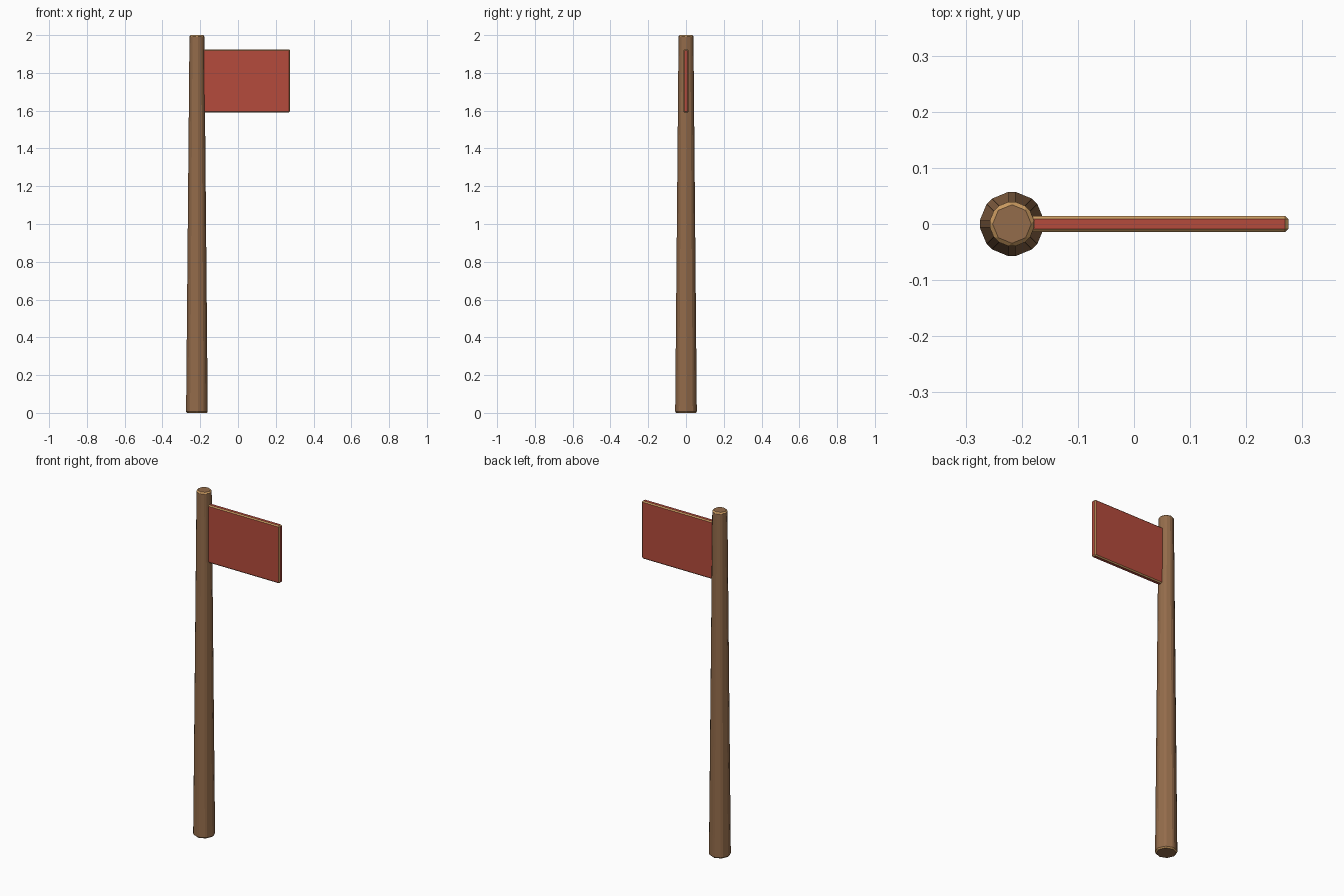
import bpy, bmesh
from mathutils import Matrix, Vector

if "Cube" in bpy.data.objects:
    bpy.data.objects.remove(bpy.data.objects["Cube"])


def material(name, rgb):
    m = bpy.data.materials.new(name)
    m.diffuse_color = (*rgb, 1.0)
    m.use_nodes = True
    m.node_tree.nodes["Principled BSDF"].inputs["Base Color"].default_value = m.diffuse_color
    return m


wood = material("brown wood", (0.296, 0.15, 0.07))
trim = material("light tan edge", (0.60, 0.33, 0.12))
cloth = material("red flag", (0.46, 0.07, 0.045))


def finish(name, bm, width, base, is_trim):
    """Chamfer every edge, then colour the chamfer faces chosen by their normal."""
    bmesh.ops.bevel(bm, geom=bm.edges[:], offset=width, offset_type='OFFSET',
                    segments=1, affect='EDGES', profile=0.5)
    bmesh.ops.recalc_face_normals(bm, faces=bm.faces[:])
    bm.normal_update()
    for f in bm.faces:
        f.material_index = 1 if is_trim(f.normal) else 0
        f.smooth = False
    me = bpy.data.meshes.new(name)
    bm.to_mesh(me)
    bm.free()
    me.materials.append(base)
    me.materials.append(trim)
    ob = bpy.data.objects.new(name, me)
    bpy.context.collection.objects.link(ob)
    return ob


# Tapered eight-sided pole with chamfered edges, tan only around the two ends
bm = bmesh.new()
bmesh.ops.create_cone(bm, cap_ends=True, segments=8, radius1=0.06, radius2=0.042,
                      depth=2.0, matrix=Matrix.Translation((-0.2175, 0, 1.0)))
finish("pole", bm, 0.007, wood, lambda n: 0.2 < abs(n.z) < 0.95)

# Flag board with tan chamfered edges, its inner end set into the pole
lo, hi = Vector((-0.192, -0.0145, 1.59)), Vector((0.275, 0.0145, 1.925))
bm = bmesh.new()
bmesh.ops.create_cube(bm, size=1.0, matrix=Matrix.Translation((lo + hi) / 2)
                      @ Matrix.Diagonal((*(hi - lo), 1.0)))
finish("flag", bm, 0.006, cloth, lambda n: max(map(abs, n)) < 0.95)
